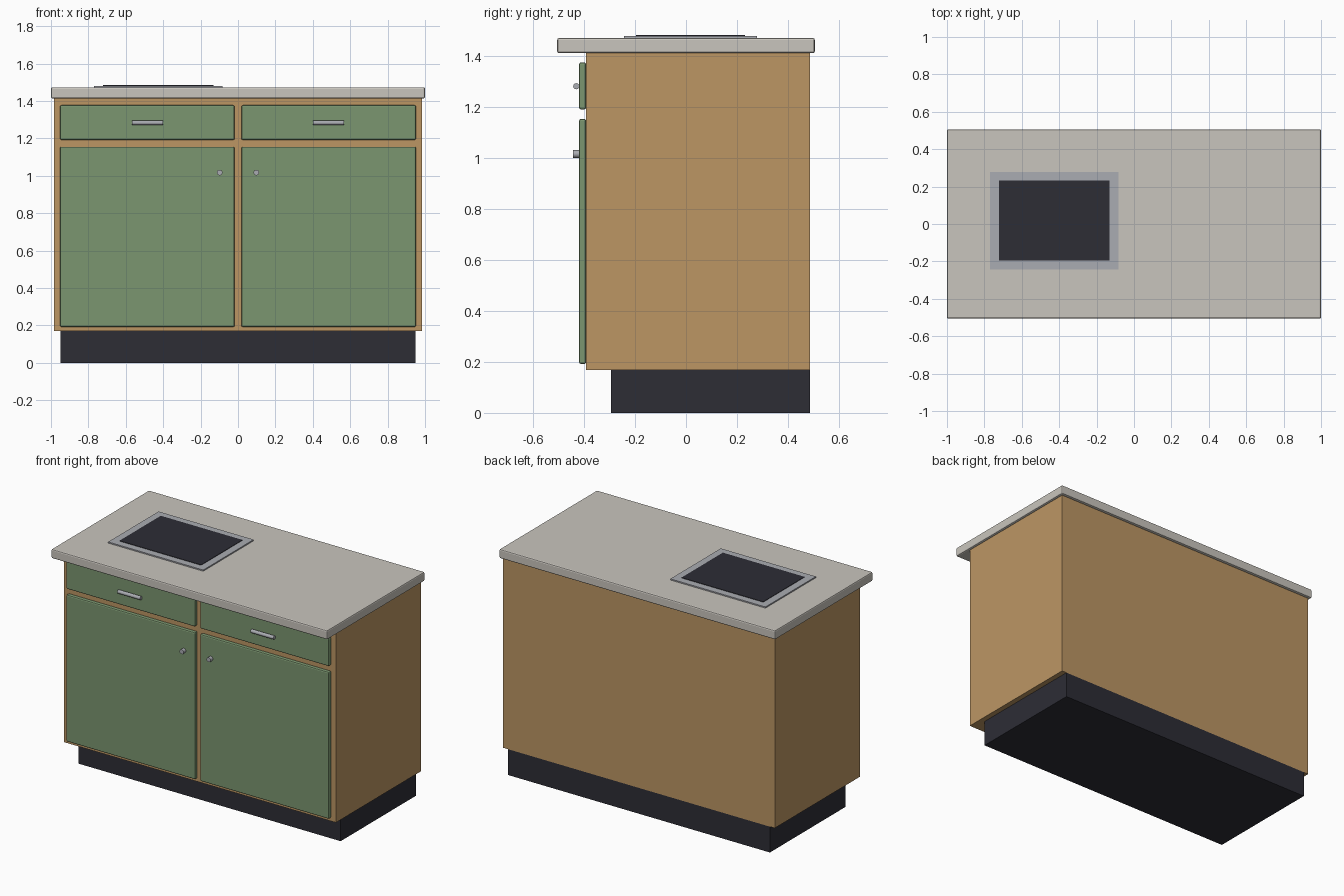
import bpy
from math import pi

cube = bpy.data.objects.get("Cube")
if cube:
    bpy.data.objects.remove(cube, do_unlink=True)


def material(name, rgb):
    m = bpy.data.materials.new(name)
    m.use_nodes = True
    m.diffuse_color = (*rgb, 1)
    m.node_tree.nodes["Principled BSDF"].inputs["Base Color"].default_value = (*rgb, 1)
    return m


WOOD = material("wood", (0.503, 0.305, 0.127))
GREEN = material("green_paint", (0.198, 0.305, 0.162))
STONE = material("pale_stone", (0.584, 0.558, 0.510))
DARK = material("dark_charcoal", (0.026, 0.026, 0.036))
METAL = material("metal", (0.402, 0.413, 0.445))


def soften(ob, width):
    mod = ob.modifiers.new("Bevel", "BEVEL")
    mod.width = width
    mod.segments = 2


def box(name, x, y, z, mat, bevel=0):
    """Box spanning the given (low, high) ranges."""
    spans = (x, y, z)
    bpy.ops.mesh.primitive_cube_add(size=1, location=[(a + b) / 2 for a, b in spans])
    ob = bpy.context.object
    ob.name = name
    ob.scale = [b - a for a, b in spans]
    bpy.ops.object.transform_apply(location=False, rotation=False, scale=True)
    ob.data.materials.append(mat)
    if bevel:
        soften(ob, bevel)
    return ob


def rod(name, radius, length, location, rotation, sides=16):
    bpy.ops.mesh.primitive_cylinder_add(vertices=sides, radius=radius, depth=length,
                                        location=location, rotation=rotation)
    ob = bpy.context.object
    ob.name = name
    ob.data.materials.append(METAL)
    bpy.ops.object.shade_smooth_by_angle()
    return ob


# Cabinet body, recessed plinth and worktop
box("plinth", (-0.95, 0.95), (-0.294, 0.488), (0, 0.169), DARK)
box("carcass", (-0.985, 0.985), (-0.393, 0.488), (0.169, 1.413), WOOD)
box("countertop", (-1, 1), (-0.506, 0.506), (1.413, 1.473), STONE, 0.008)

# Drawer, door and their handles on each side
for label, s in (("right", -1), ("left", 1)):
    span = sorted((s * 0.018, s * 0.952))
    box(label + "_door", span, (-0.42, -0.392), (0.192, 1.155), GREEN, 0.008)
    box(label + "_drawer", span, (-0.42, -0.392), (1.192, 1.377), GREEN, 0.008)
    rod(label + "_drawer_handle", 0.012, 0.165, (s * 0.483, -0.431, 1.283), (0, pi / 2, 0))
    rod(label + "_door_knob", 0.015, 0.03, (s * 0.098, -0.429, 1.017), (pi / 2, 0, 0))

# Sink set into the worktop: metal rim with a dark inset
box("sink_rim", (-0.771, -0.082), (-0.243, 0.279), (1.465, 1.481), METAL)
box("sink_inset", (-0.722, -0.13), (-0.196, 0.232), (1.477, 1.484), DARK)
